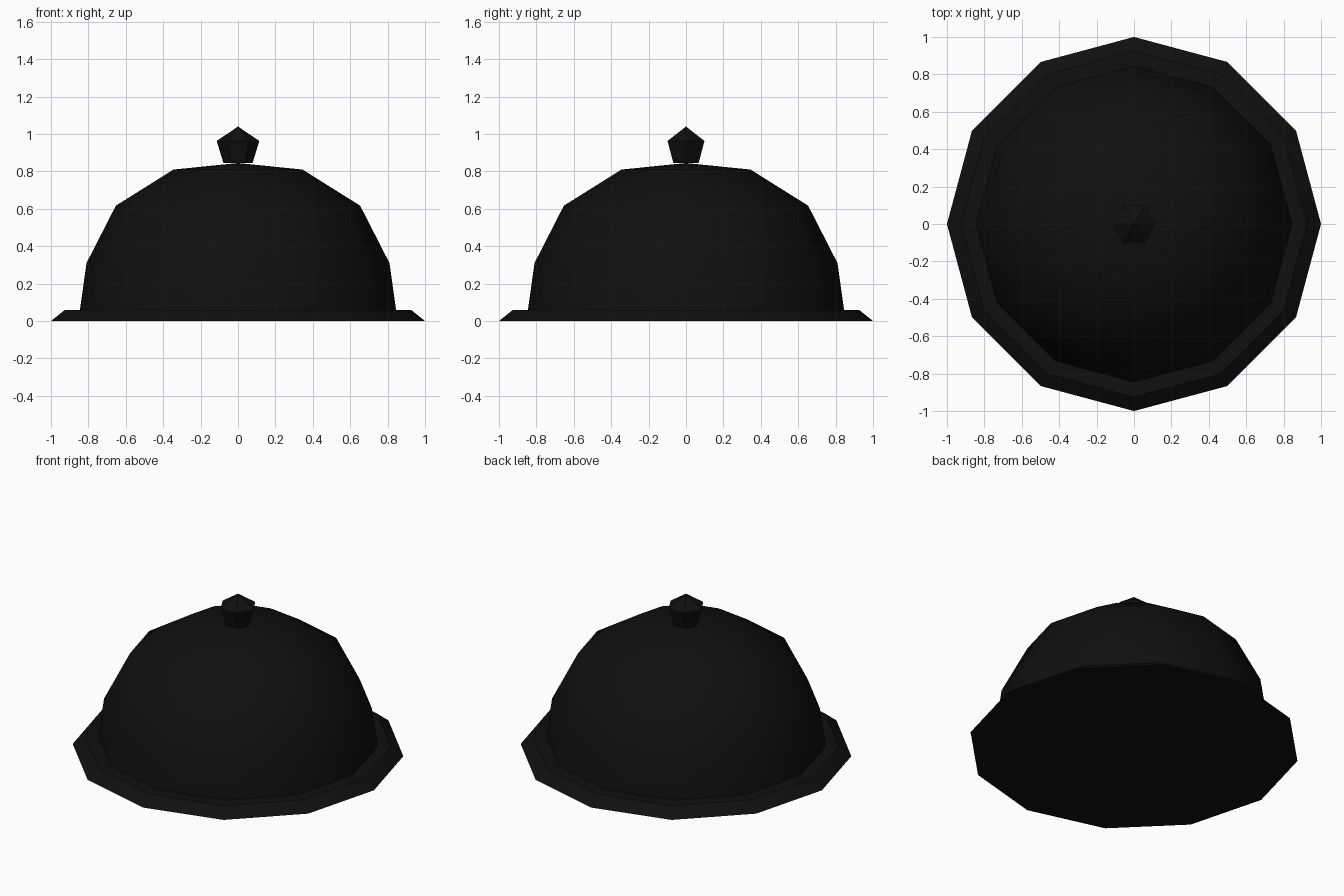
import bpy, bmesh, math

if "Cube" in bpy.data.objects:
    bpy.data.objects.remove(bpy.data.objects["Cube"])

black = bpy.data.materials.new("near_black")
black.diffuse_color = (0.005, 0.005, 0.005, 1)
black.use_nodes = True
black.node_tree.nodes["Principled BSDF"].inputs["Base Color"].default_value = black.diffuse_color


def lathe(name, profile, sides, cap_bottom, smooth):
    """Revolve (radius, z) points about z; radius 0 is an apex."""
    bm = bmesh.new()
    rings = []
    for r, z in profile:
        if r == 0:
            rings.append([bm.verts.new((0, 0, z))] * sides)
        else:
            rings.append([bm.verts.new((r * math.cos(2 * math.pi * i / sides),
                                        r * math.sin(2 * math.pi * i / sides), z))
                          for i in range(sides)])
    for a, b in zip(rings, rings[1:]):
        for i in range(sides):
            j = (i + 1) % sides
            corners = [a[i], a[j], b[j], b[i]]
            bm.faces.new(list(dict.fromkeys(corners)))
    if cap_bottom:
        bm.faces.new(rings[0][::-1])
    mesh = bpy.data.meshes.new(name)
    bm.to_mesh(mesh)
    bm.free()
    mesh.materials.append(black)
    ob = bpy.data.objects.new(name, mesh)
    bpy.context.collection.objects.link(ob)
    if smooth:
        bpy.ops.object.select_all(action='DESELECT')
        ob.select_set(True)
        bpy.context.view_layer.objects.active = ob
        bpy.ops.object.shade_smooth_by_angle(angle=math.radians(35))
    return ob


# Bevelled base plate
lathe("base_plate", [(1, 0), (0.925, 0.06), (0, 0.06)], 12, True, True)

# Domed cover
lathe("dome", [(0.845, 0.06), (0.81, 0.31), (0.653, 0.617),
               (0.345, 0.81), (0, 0.845)], 12, False, True)

# Six-sided knob
lathe("knob", [(0.078, 0.845), (0.114, 0.963), (0, 1.04)], 6, True, False)
